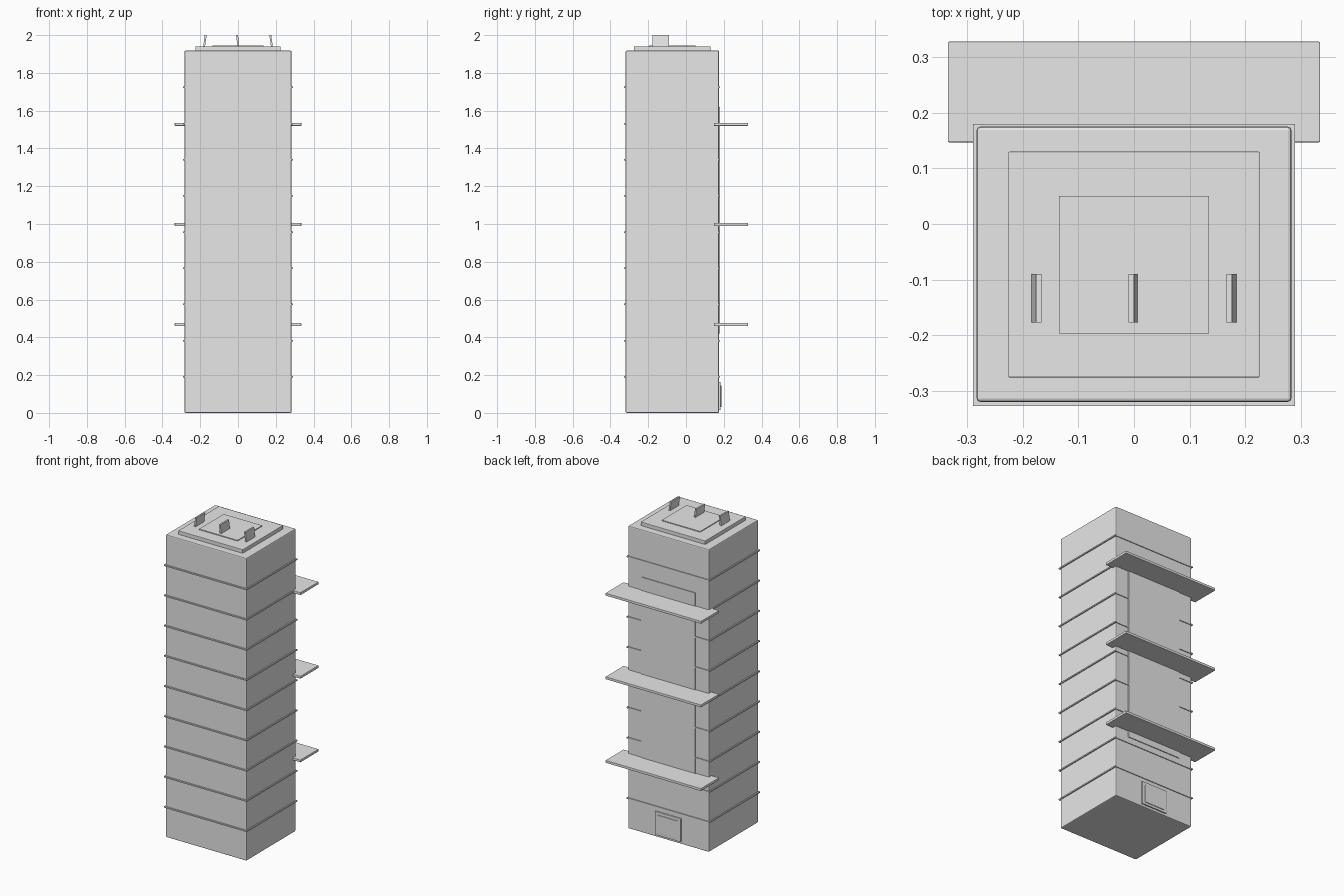
import bpy
import bmesh
from mathutils import Matrix, Vector

cube = bpy.data.objects.get("Cube")
if cube:
    bpy.data.objects.remove(cube, do_unlink=True)

# One plain grey for the whole building
grey = bpy.data.materials.new("light_grey")
grey.use_nodes = True
grey.diffuse_color = (0.8, 0.8, 0.8, 1)
grey.node_tree.nodes["Principled BSDF"].inputs["Base Color"].default_value = (0.8, 0.8, 0.8, 1)


def box(name, x, y, z, bevel=0.0, lean=0.0):
    """Box from (min, max) ranges; lean shifts the top face along x."""
    lo, hi = Vector((x[0], y[0], z[0])), Vector((x[1], y[1], z[1]))
    bm = bmesh.new()
    bmesh.ops.create_cube(bm, size=1, matrix=Matrix.Translation((lo + hi) / 2)
                          @ Matrix.Diagonal((*(hi - lo), 1)))
    for v in bm.verts:
        if v.co.z > (z[0] + z[1]) / 2:
            v.co.x += lean
    mesh = bpy.data.meshes.new(name)
    bm.to_mesh(mesh)
    bm.free()
    mesh.materials.append(grey)
    obj = bpy.data.objects.new(name, mesh)
    bpy.context.collection.objects.link(obj)
    if bevel:
        mod = obj.modifiers.new("edge_bevel", "BEVEL")
        mod.width = bevel
        mod.segments = 2
    return obj


# Tower and the thin ledges between storeys
box("tower_body", (-0.283, 0.283), (-0.32, 0.175), (0, 1.918), 0.006)
for i in range(1, 10):
    z = 0.1915 * i
    box(f"floor_ledge_{i}", (-0.29, 0.29), (-0.327, 0.18), (z - 0.004, z + 0.004))

# Back: raised panel, balconies and door
box("back_panel", (-0.19, 0.19), (0.17, 0.18), (0.42, 1.62))
for i in range(3):
    z = 0.468 + 0.53 * i
    box(f"balcony_{i + 1}", (-0.335, 0.335), (0.147, 0.328), (z - 0.008, z + 0.008), 0.002)
box("door_frame", (-0.09, 0.09), (0.17, 0.183), (0.015, 0.163), 0.002)
box("door_panel", (-0.07, 0.07), (0.18, 0.187), (0.03, 0.145), 0.002)

# Roof: stepped slabs and three leaning fins
box("roof_slab", (-0.226, 0.226), (-0.276, 0.13), (1.91, 1.941), 0.002)
box("roof_plate", (-0.135, 0.135), (-0.197, 0.05), (1.935, 1.946))
for side, x, lean in (("right", -0.18, 0.009), ("middle", 0.003, -0.008), ("left", 0.18, -0.009)):
    box(f"roof_fin_{side}", (x - 0.005, x + 0.005), (-0.177, -0.09), (1.935, 2.0), 0, lean)
